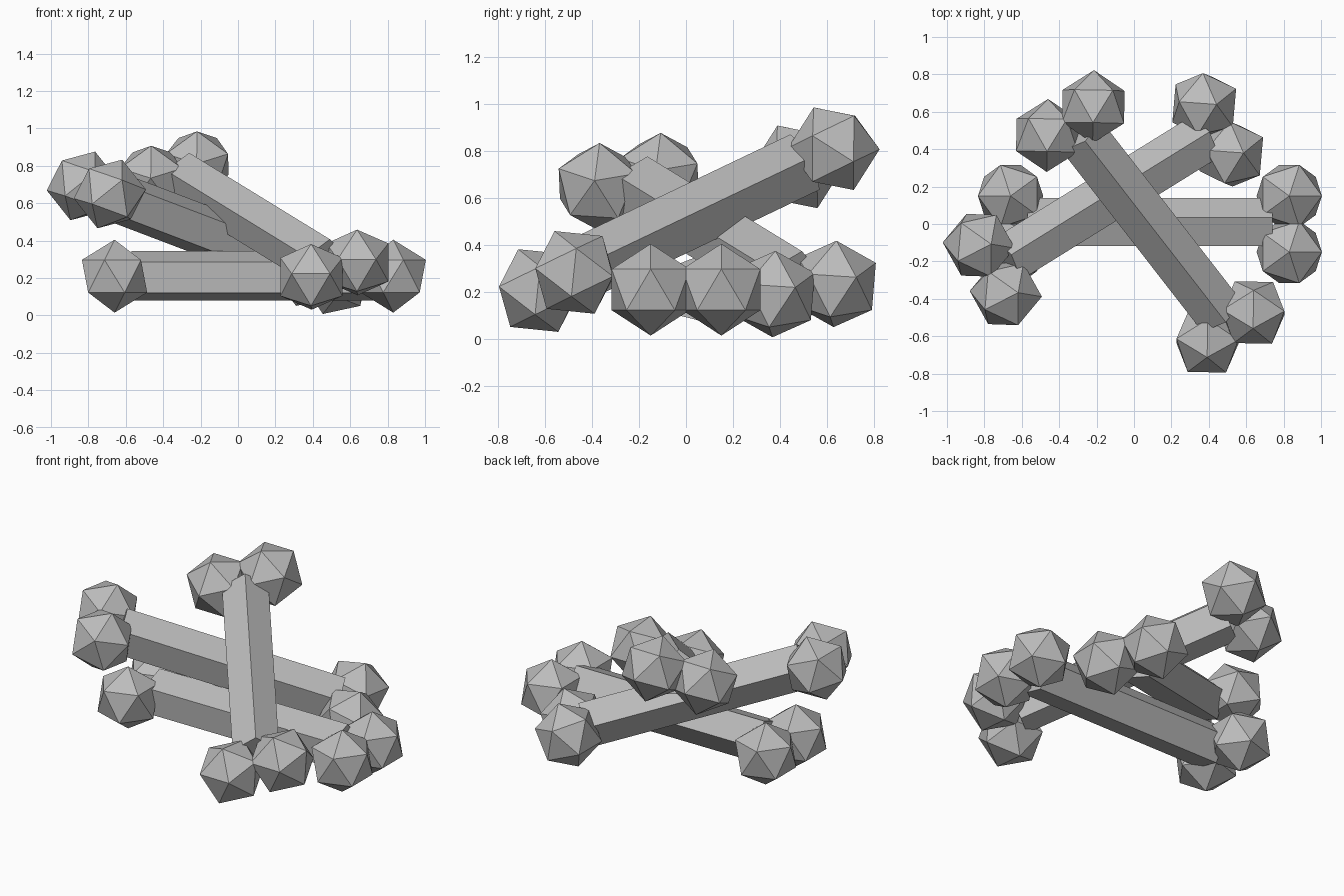
import bpy
from math import pi, radians
from mathutils import Matrix, Vector

if "Cube" in bpy.data.objects:
    bpy.data.objects.remove(bpy.data.objects["Cube"])

grey = bpy.data.materials.new("bone grey")
grey.use_nodes = True
colour = (0.5, 0.5, 0.5, 1)
grey.diffuse_color = colour
grey.node_tree.nodes["Principled BSDF"].inputs["Base Color"].default_value = colour

KNOB_R, SHAFT_R = 0.195, 0.14
HALF_SPAN, HALF_GAP = 0.745, 0.15


def finish(name, matrix):
    obj = bpy.context.object
    obj.name = name
    obj.data.materials.append(grey)
    obj.matrix_world = matrix


def bone(name, start, end, across):
    """Shaft from start to end, with a pair of knobs spread along across."""
    start, end = Vector(start), Vector(end)
    x = (end - start).normalized()
    z = x.cross(Vector(across)).normalized()
    y = z.cross(x)
    frame = Matrix((x, y, z)).transposed().to_4x4()
    frame.translation = (start + end) / 2

    # five-sided shaft, rolled so one ridge sits just off the top
    bpy.ops.mesh.primitive_cylinder_add(vertices=5, radius=SHAFT_R, depth=1.31)
    roll = Matrix.Rotation(radians(-14.5), 4, 'X')
    ridge_up = Matrix.Rotation(pi / 2, 4, 'Y') @ Matrix.Rotation(pi / 2, 4, 'Z')
    finish(name + "_shaft", frame @ roll @ ridge_up)

    # two faceted knobs at each end, turned to face outwards
    for end_name, sx in (("start", -1), ("end", 1)):
        for side, sy in (("a", -1), ("b", 1)):
            bpy.ops.mesh.primitive_ico_sphere_add(subdivisions=1, radius=KNOB_R)
            turn = Matrix.Rotation(0 if sx > 0 else pi, 4, 'Z')
            place = Matrix.Translation((sx * HALF_SPAN, sy * HALF_GAP, 0))
            finish(f"{name}_{end_name}_knob_{side}", frame @ place @ turn)


# a flat bone with two more leaning across it
bone("lower_bone", (-0.66, 0, 0.21), (0.83, 0, 0.21), (0, 1, 0))
bone("middle_bone", (-0.76, -0.245, 0.672), (0.45, 0.505, 0.212), (-0.15, 0.265, 0.045))
bone("upper_bone", (-0.34, 0.55, 0.77), (0.515, -0.55, 0.245), (0.24, 0.15, 0.075))
